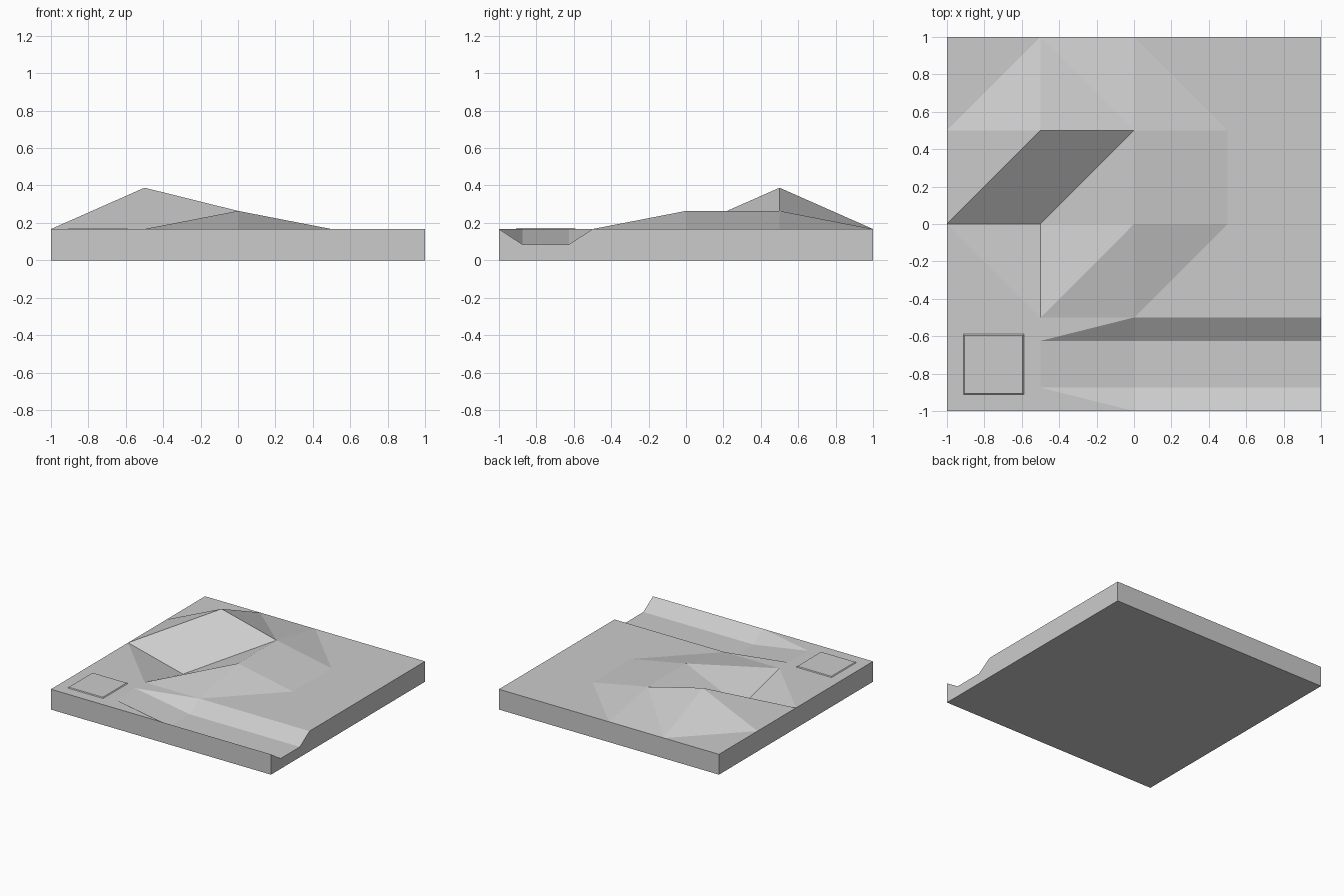
import bpy, bmesh

if "Cube" in bpy.data.objects:
    bpy.data.objects.remove(bpy.data.objects["Cube"])

BASE, BED = 0.167, 0.085
PEAK, RIDGE, PIT = 0.388, 0.264, 0.043

# raised and sunken grid points; every other point lies at BASE
heights = {(-0.5, 0.5): PEAK, (0, 0.5): RIDGE, (0, 0): RIDGE, (-0.5, 0): PIT}
# grid cells (lower-left corner) whose diagonal falls to the right
falling = {(-0.5, 0.5), (0, 0.5), (-1, -0.5)}


def new_object(name, bm):
    bmesh.ops.recalc_face_normals(bm, faces=bm.faces)
    mesh = bpy.data.meshes.new(name)
    bm.to_mesh(mesh)
    bm.free()
    obj = bpy.data.objects.new(name, mesh)
    bpy.context.collection.objects.link(obj)
    return obj


# terrain tile
bm = bmesh.new()
cache = {}


def point(x, y, z=None):
    if z is None:
        z = heights.get((x, y), BASE)
    key = (float(x), float(y))
    if key not in cache:
        cache[key] = bm.verts.new((x, y, z))
    return cache[key]


def face(*pts):
    bm.faces.new([point(*p) for p in pts])


# hills: triangulated height grid
S = 0.5
for j in range(3):
    for i in range(4):
        x, y = -1 + i * S, -0.5 + j * S
        a, b, c, d = (x, y), (x + S, y), (x + S, y + S), (x, y + S)
        if (x, y) in falling:
            face(a, b, d)
            face(b, c, d)
        else:
            face(a, b, c)
            face(a, c, d)

# river channel: ramp, bed and sloped banks
n0, s0 = (-0.5, -0.625), (-0.5, -0.875)
n1, s1 = (0, -0.625, BED), (0, -0.875, BED)
n2, s2 = (1, -0.625, BED), (1, -0.875, BED)
face(s0, s1, n1, n0)
face(s1, s2, n2, n1)
face(n0, n1, (0, -0.5))
face(n1, n2, (1, -0.5), (0.5, -0.5), (0, -0.5))
face(s0, (0, -1), s1)
face((0, -1), (1, -1), s2, s1)

# flat ground beside the channel
face(n0, (0, -0.5), (-0.5, -0.5))
face((-1, -1), s0, n0, (-0.5, -0.5), (-1, -0.5))
face((-1, -1), (0, -1), s0)

# side walls and underside
rim = [e for e in bm.edges if e.is_boundary]
ext = bmesh.ops.extrude_edge_only(bm, edges=rim)["geom"]
for v in ext:
    if isinstance(v, bmesh.types.BMVert):
        v.co.z = 0
bmesh.ops.contextual_create(
    bm, geom=[e for e in bm.edges if e.is_boundary])
new_object("terrain_tile", bm)

# thin square plate with bevelled rim
bm = bmesh.new()
bmesh.ops.create_cube(bm, size=1)
for v in bm.verts:
    top = v.co.z > 0
    half = 0.155 if top else 0.163
    v.co = (-0.75 + half * (1 if v.co.x > 0 else -1),
            -0.75 + half * (1 if v.co.y > 0 else -1),
            BASE + 0.006 if top else BASE - 0.002)
new_object("square_plate", bm)
